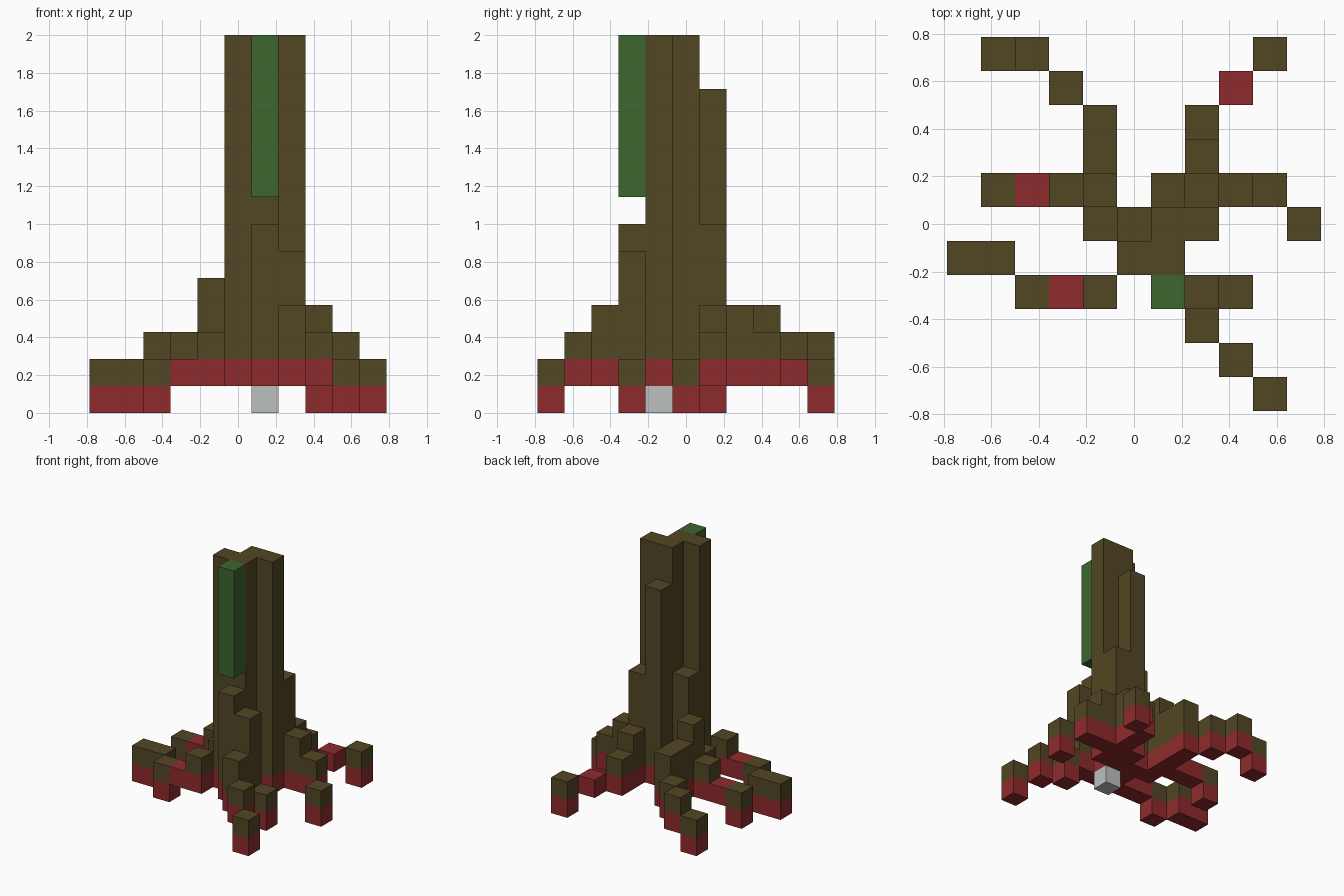
import bpy
import bmesh
from mathutils import Vector

cube = bpy.data.objects.get("Cube")
if cube:
    bpy.data.objects.remove(cube)

UNIT = 1 / 7


def make_material(name, rgb):
    mat = bpy.data.materials.new(name)
    mat.use_nodes = True
    colour = (*rgb, 1.0)
    mat.diffuse_color = colour
    mat.node_tree.nodes["Principled BSDF"].inputs["Base Color"].default_value = colour
    return mat


BARK = make_material("brown bark", (0.084, 0.061, 0.017))
RED = make_material("red underside", (0.275, 0.024, 0.026))
GREEN = make_material("green moss", (0.045, 0.133, 0.027))
GREY = make_material("pale grey", (0.515, 0.527, 0.527))

# Columns as (x, y, height in blocks), counted from the centre block
TRUNK = [(0, -1, 14), (1, -1, 14), (1, 0, 14), (2, 0, 14), (1, 1, 12),
         (0, 0, 7), (2, 1, 7), (1, -2, 7), (2, -2, 6)]
ROOTS = {
    "front_left_root": [(2, -3, 4), (3, -4, 3), (4, -5, 2)],
    "front_stub_root": [(3, -2, 2)],
    "left_root": [(3, 1, 4), (4, 1, 3), (5, 0, 2)],
    "back_left_root": [(2, 2, 4), (2, 3, 3), (3, 4, 2), (4, 5, 2)],
    "back_right_root": [(-1, 2, 4), (-1, 3, 4), (-2, 4, 3), (-3, 5, 3), (-4, 5, 2)],
    "right_root": [(-1, 0, 3), (-1, 1, 5), (-2, 1, 3), (-3, 1, 2), (-4, 1, 2)],
    "front_right_root": [(-1, -2, 3), (-2, -2, 2), (-3, -2, 2), (-4, -1, 2), (-5, -1, 2)],
}
# Low links between root sections show red on top; other low columns are feet
LINKS = {(3, 4), (-3, 1), (-2, -2)}


def column_blocks(columns):
    """Fill columns with blocks: red lowest layer, bark above it."""
    blocks = {}
    for x, y, height in columns:
        is_foot = height == 2 and (x, y) not in LINKS
        base = 0 if is_foot else 1
        for z in range(base, height):
            blocks[x, y, z] = RED if z == base else BARK
    return blocks


parts = {"trunk": column_blocks(TRUNK)}
for root_name, columns in ROOTS.items():
    parts[root_name] = column_blocks(columns)
parts["hanging_moss"] = {(1, -2, z): GREEN for z in range(8, 14)}
parts["base_stone"] = {(1, -1, 0): GREY}
occupied = {cell for blocks in parts.values() for cell in blocks}


def build_part(name, blocks):
    """Skin the exposed sides of the blocks and merge flat areas by colour."""
    mats = list(dict.fromkeys(blocks.values()))
    bm = bmesh.new()
    for cell, mat in blocks.items():
        centre = Vector(cell) + Vector((0, 0, 0.5))
        for axis in range(3):
            for sign in (-1, 1):
                normal = Vector((0, 0, 0))
                normal[axis] = sign
                if tuple(int(c + n) for c, n in zip(cell, normal)) in occupied:
                    continue
                u = Vector((0, 0, 0))
                u[(axis + 1) % 3] = 0.5
                v = normal.cross(u)
                middle = centre + normal / 2
                corners = (-u - v, u - v, u + v, v - u)
                verts = [bm.verts.new((middle + c) * UNIT) for c in corners]
                bm.faces.new(verts).material_index = mats.index(mat)
    bmesh.ops.remove_doubles(bm, verts=bm.verts, dist=0.001)
    bmesh.ops.dissolve_limit(bm, angle_limit=0.01, verts=bm.verts,
                             edges=bm.edges, delimit={'MATERIAL'})
    mesh = bpy.data.meshes.new(name)
    bm.to_mesh(mesh)
    bm.free()
    for mat in mats:
        mesh.materials.append(mat)
    bpy.context.collection.objects.link(bpy.data.objects.new(name, mesh))


for part_name, part_blocks in parts.items():
    build_part(part_name, part_blocks)
